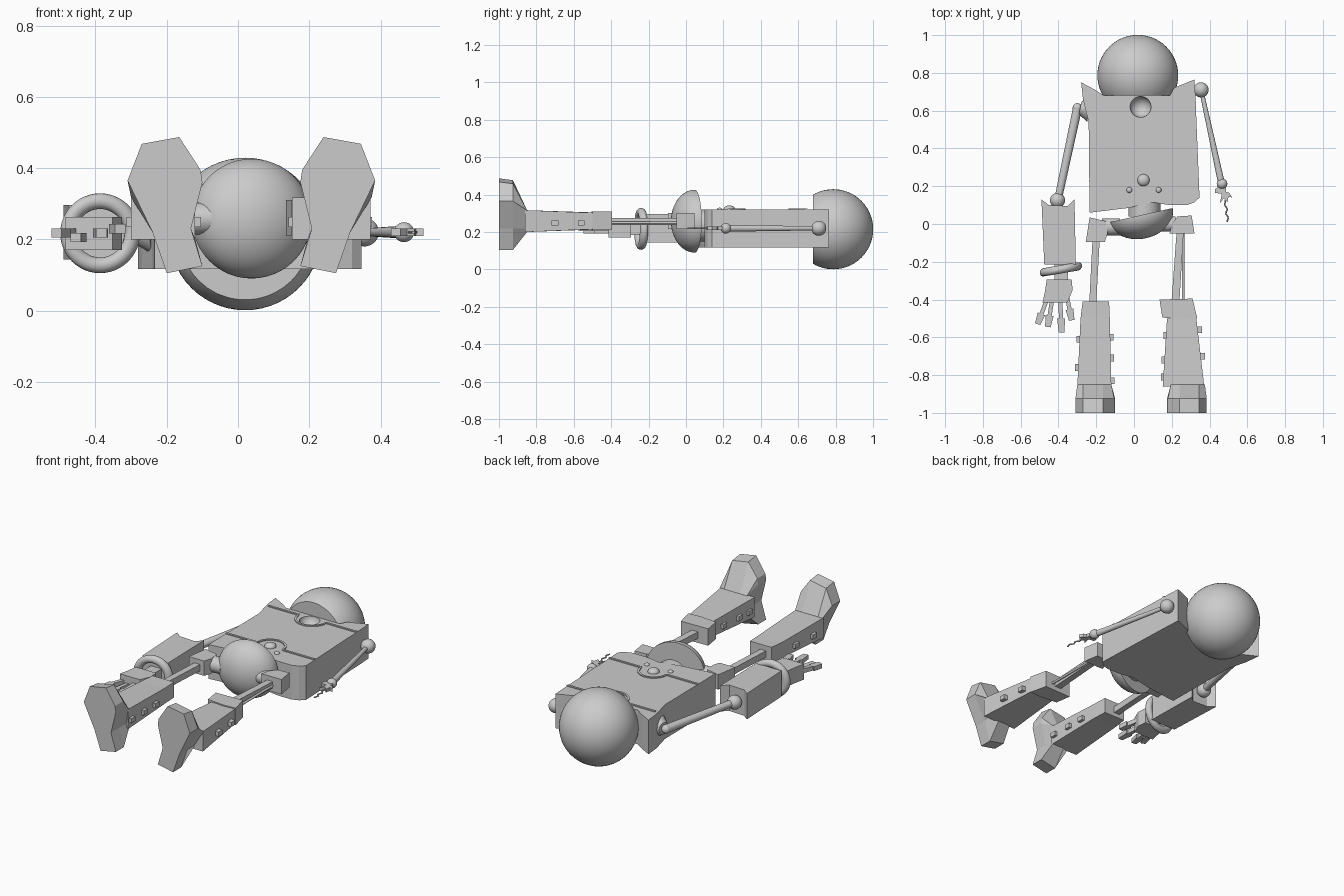
import bpy, bmesh, math
from mathutils import Vector, Matrix

if "Cube" in bpy.data.objects:
    bpy.data.objects.remove(bpy.data.objects["Cube"])

grey = bpy.data.materials.new("plain grey")
grey.diffuse_color = (0.6, 0.6, 0.6, 1)
grey.use_nodes = True
grey.node_tree.nodes["Principled BSDF"].inputs["Base Color"].default_value = grey.diffuse_color


def finish(name, bm, smooth=False):
    bmesh.ops.remove_doubles(bm, verts=bm.verts, dist=1e-5)
    bmesh.ops.recalc_face_normals(bm, faces=bm.faces)
    me = bpy.data.meshes.new(name)
    bm.to_mesh(me)
    bm.free()
    ob = bpy.data.objects.new(name, me)
    bpy.context.collection.objects.link(ob)
    me.materials.append(grey)
    if smooth:
        bpy.ops.object.select_all(action='DESELECT')
        ob.select_set(True)
        bpy.context.view_layer.objects.active = ob
        bpy.ops.object.shade_smooth_by_angle(angle=math.radians(35))
    return ob


def loft(name, rings):
    """Skin a list of equal-length point rings and cap both ends."""
    bm = bmesh.new()
    vs = [[bm.verts.new(p) for p in r] for r in rings]
    n = len(rings[0])
    for a, b in zip(vs, vs[1:]):
        for i in range(n):
            j = (i + 1) % n
            bm.faces.new((a[i], a[j], b[j], b[i]))
    bm.faces.new(vs[0])
    bm.faces.new(vs[-1])
    return finish(name, bm)


def prism(name, pts, z0, z1):
    return loft(name, [[(x, y, z) for x, y in pts] for z in (z0, z1)])


def taper(name, sections):
    """Rectangular sections along y: (y, x0, x1, z0, z1)."""
    return loft(name, [[(a, y, c), (b, y, c), (b, y, d), (a, y, d)]
                       for y, a, b, c, d in sections])


def box(name, x0, x1, y0, y1, z0, z1):
    return taper(name, [(y0, x0, x1, z0, z1), (y1, x0, x1, z0, z1)])


def ball(name, c, r, half=None, scale=(1, 1, 1), turn=0, seg=40):
    """Sphere; half=(plane y, keep side) slices it flat across y."""
    bm = bmesh.new()
    bmesh.ops.create_uvsphere(bm, u_segments=seg, v_segments=seg // 2, radius=r)
    if half:
        y, side = half
        g = bm.verts[:] + bm.edges[:] + bm.faces[:]
        bmesh.ops.bisect_plane(bm, geom=g, plane_co=(0, y, 0), plane_no=(0, side, 0),
                               clear_inner=True)
        bmesh.ops.holes_fill(bm, edges=[e for e in bm.edges if e.is_boundary], sides=0)
    m = Matrix.Translation(c) @ Matrix.Rotation(turn, 4, 'Z') @ Matrix.Diagonal((*scale, 1))
    bmesh.ops.transform(bm, matrix=m, verts=bm.verts)
    return finish(name, bm, True)


def rod(name, p, q, r1, r2, seg=24):
    p, q = Vector(p), Vector(q)
    bm = bmesh.new()
    bmesh.ops.create_cone(bm, cap_ends=True, segments=seg, radius1=r1, radius2=r2,
                          depth=(q - p).length)
    rot = (q - p).to_track_quat('Z', 'Y').to_matrix().to_4x4()
    bmesh.ops.transform(bm, matrix=Matrix.Translation((p + q) / 2) @ rot, verts=bm.verts)
    return finish(name, bm, True)


def ridge(name, path, z0, z1, w):
    """Thin raised strip following a path on the chest."""
    rings = []
    for i, p in enumerate(path):
        a, b = Vector(path[max(i - 1, 0)]), Vector(path[min(i + 1, len(path) - 1)])
        t = (b - a).normalized()
        n = Vector((-t.y, t.x)) * w
        l, r = Vector(p) + n, Vector(p) - n
        rings.append([(l.x, l.y, z0), (r.x, r.y, z0), (r.x, r.y, z1), (l.x, l.y, z1)])
    return loft(name, rings)


# Head: ball sliced flat at the neck
ball("head", (0.02, 0.787, 0.215), 0.214, half=(-0.108, 1), seg=56)

# Torso slab with a concave chest socket
torso = prism("torso", [(-0.28, 0.75), (-0.205, 0.71), (-0.16, 0.68), (0.19, 0.68),
                        (0.21, 0.72), (0.32, 0.765), (0.325, 0.68), (0.347, 0.14),
                        (0.32, 0.115), (0.28, 0.1), (0.19, 0.1), (0.1, 0.115),
                        (-0.03, 0.085), (-0.235, 0.06), (-0.24, 0.54), (-0.27, 0.66)],
              0.117, 0.32)
cutter = ball("socket_cutter", (0.035, 0.62, 0.325), 0.056)
cutter.hide_render = True
cut = torso.modifiers.new("socket", 'BOOLEAN')
cut.object = cutter
cut.operation = 'DIFFERENCE'
bpy.ops.object.select_all(action='DESELECT')
bpy.context.view_layer.objects.active = torso
torso.select_set(True)
bpy.ops.object.modifier_apply(modifier="socket")
bpy.data.objects.remove(cutter)


def seam(name, y, cx, r, sign, x0, x1):
    arc = [(cx - r * math.cos(math.pi * i / 16), y + sign * r * math.sin(math.pi * i / 16))
           for i in range(17)]
    ridge(name, [(x0, y)] + arc + [(x1, y)], 0.315, 0.326, 0.006)


seam("upper_chest_seam", 0.643, 0.037, 0.09, -1, -0.25, 0.327)
seam("lower_chest_seam", 0.228, 0.05, 0.083, 1, -0.238, 0.344)
for i, (x, y, r) in enumerate([(0.05, 0.232, 0.032), (-0.025, 0.18, 0.015), (0.13, 0.18, 0.015)]):
    ball(f"belly_button_{i}", (x, y, 0.32), r, scale=(1, 1, 0.7), seg=24)

# Waist and pelvis bowl with hip joints
rod("waist", (0.055, 0.04, 0.235), (0.055, 0.16, 0.235), 0.085, 0.085, 32)
ball("pelvis_bowl", (0.0375, 0.047, 0.258), 1, half=(0, -1),
     scale=(0.171, 0.125, 0.168), turn=math.radians(12.6), seg=48)
rod("left_hip_joint", (-0.17, -0.015, 0.258), (-0.075, -0.015, 0.258), 0.045, 0.045)
rod("right_hip_joint", (0.14, 0.0, 0.258), (0.22, 0.0, 0.258), 0.04, 0.04)

# Legs
prism("left_hip", [(-0.235, 0.035), (-0.15, 0.015), (-0.14, -0.05), (-0.155, -0.095),
                   (-0.255, -0.095)], 0.215, 0.303)
prism("right_hip", [(0.23, 0.04), (0.305, 0.045), (0.32, -0.05), (0.188, -0.05),
                    (0.2, 0.0)], 0.215, 0.303)
taper("left_thigh", [(-0.42, -0.237, -0.2, 0.237, 0.275), (-0.09, -0.22, -0.182, 0.237, 0.275)])
taper("right_thigh", [(-0.42, 0.198, 0.24, 0.237, 0.275), (-0.05, 0.225, 0.262, 0.237, 0.275)])
rod("right_thigh_rod", (0.26, -0.42, 0.25), (0.26, -0.04, 0.25), 0.007, 0.007, 12)
taper("left_shin", [(-0.86, -0.3, -0.12, 0.2, 0.317), (-0.5, -0.283, -0.128, 0.213, 0.305),
                    (-0.41, -0.272, -0.132, 0.213, 0.305)])
taper("right_shin", [(-0.86, 0.152, 0.372, 0.2, 0.317), (-0.5, 0.175, 0.33, 0.215, 0.303)])
prism("right_knee", [(0.135, -0.4), (0.31, -0.395), (0.335, -0.5), (0.26, -0.505),
                     (0.15, -0.495)], 0.21, 0.31)
for i, (x, y) in enumerate([(-0.288, -0.61), (-0.297, -0.76), (-0.124, -0.6), (-0.12, -0.83),
                            (-0.123, -0.71), (0.36, -0.7), (0.345, -0.56), (0.172, -0.59),
                            (0.162, -0.72), (0.158, -0.81)]):
    box(f"shin_stud_{i}", x - 0.016, x + 0.016, y - 0.018, y + 0.018, 0.235, 0.262)

# Feet: boot soles facing -y, lofted into the ankles and mirrored
SOLE = [(-0.27, 0.468), (-0.165, 0.487), (-0.105, 0.395), (-0.1, 0.36), (-0.132, 0.23),
        (-0.1, 0.125), (-0.2, 0.105), (-0.24, 0.22), (-0.31, 0.365)]
for side in ("left", "right"):
    mx = (lambda x: x) if side == "left" else (lambda x: 0.075 - x)
    rings = [[(mx(x), -1.0, z) for x, z in SOLE],
             [(mx(x), -0.925, z - (0.01 if z > 0.4 else 0)) for x, z in SOLE],
             [(mx(min(max(x, -0.3), -0.12)), -0.85, min(max(z, 0.2), 0.317)) for x, z in SOLE]]
    loft(side + "_foot", rings)

# Left arm: complete, with bracelet and hand
Z = 0.22
rod("left_shoulder_socket", (-0.235, 0.605, Z), (-0.285, 0.615, Z), 0.065, 0.035)
ball("left_shoulder", (-0.3, 0.615, Z), 0.025, seg=24)
rod("left_upper_arm", (-0.3, 0.61, Z), (-0.4, 0.14, Z), 0.024, 0.02)
ball("left_elbow", (-0.405, 0.125, Z), 0.04, seg=32)
prism("left_forearm", [(-0.49, 0.13), (-0.45, 0.1), (-0.35, 0.095), (-0.315, 0.13),
                       (-0.308, -0.215), (-0.475, -0.215)], 0.143, 0.296)
ring = []
for i in range(48):
    a = 2 * math.pi * i / 48
    u = Vector((math.cos(a), 0.17 * math.cos(a), math.sin(a)))
    ring.append([Vector((-0.387, -0.24, 0.217)) + u * (0.09 + 0.022 * math.cos(b))
                 + Vector((0, 0.022 * math.sin(b), 0))
                 for b in (2 * math.pi * k / 16 for k in range(16))])
bm = bmesh.new()
vs = [[bm.verts.new(p) for p in r] for r in ring]
for i in range(48):
    for k in range(16):
        j, m = (i + 1) % 48, (k + 1) % 16
        bm.faces.new((vs[i][k], vs[i][m], vs[j][m], vs[j][k]))
finish("bracelet", bm, True)
box("left_wrist", -0.42, -0.35, -0.31, -0.2, 0.185, 0.25)
prism("left_palm", [(-0.462, -0.295), (-0.33, -0.295), (-0.325, -0.35), (-0.352, -0.415),
                    (-0.484, -0.415), (-0.472, -0.36)], 0.17, 0.262)
for i, (x, y, tx, ty, z) in enumerate([(-0.465, -0.41, -0.51, -0.53, 0.218),
                                       (-0.435, -0.41, -0.456, -0.545, 0.205),
                                       (-0.39, -0.41, -0.383, -0.575, 0.218),
                                       (-0.355, -0.38, -0.33, -0.51, 0.23)]):
    d = Vector((tx - x, ty - y)).normalized()
    n = Vector((-d.y, d.x))
    p, q = Vector((x, y)), Vector((tx, ty))
    m = p.lerp(q, 0.55)
    pts = [p + n * .011, m + n * .011, m + n * .021, q + n * .015,
           q - n * .015, m - n * .021, m - n * .011, p - n * .011]
    prism(f"finger_{i}", [tuple(v) for v in pts], z - 0.013, z + 0.013)

# Right arm: torn off below the elbow with a dangling wire
ball("right_shoulder", (0.355, 0.71, Z), 0.04, seg=32)
rod("right_upper_arm", (0.358, 0.7, Z), (0.462, 0.22, Z), 0.011, 0.018)
ball("right_elbow", (0.466, 0.213, Z), 0.028, seg=32)
prism("broken_forearm", [(0.45, 0.2), (0.485, 0.2), (0.488, 0.17), (0.505, 0.165), (0.52, 0.14),
                         (0.5, 0.145), (0.495, 0.115), (0.475, 0.135), (0.455, 0.11),
                         (0.465, 0.16), (0.43, 0.165), (0.43, 0.185)], 0.21, 0.23)
wire = [(0.485, 0.13), (0.48, 0.1), (0.495, 0.08), (0.485, 0.055), (0.5, 0.035), (0.492, 0.01)]
for i, (a, b) in enumerate(zip(wire, wire[1:])):
    rod(f"dangling_wire_{i}", (*a, Z), (*b, Z), 0.004, 0.004, 8)
